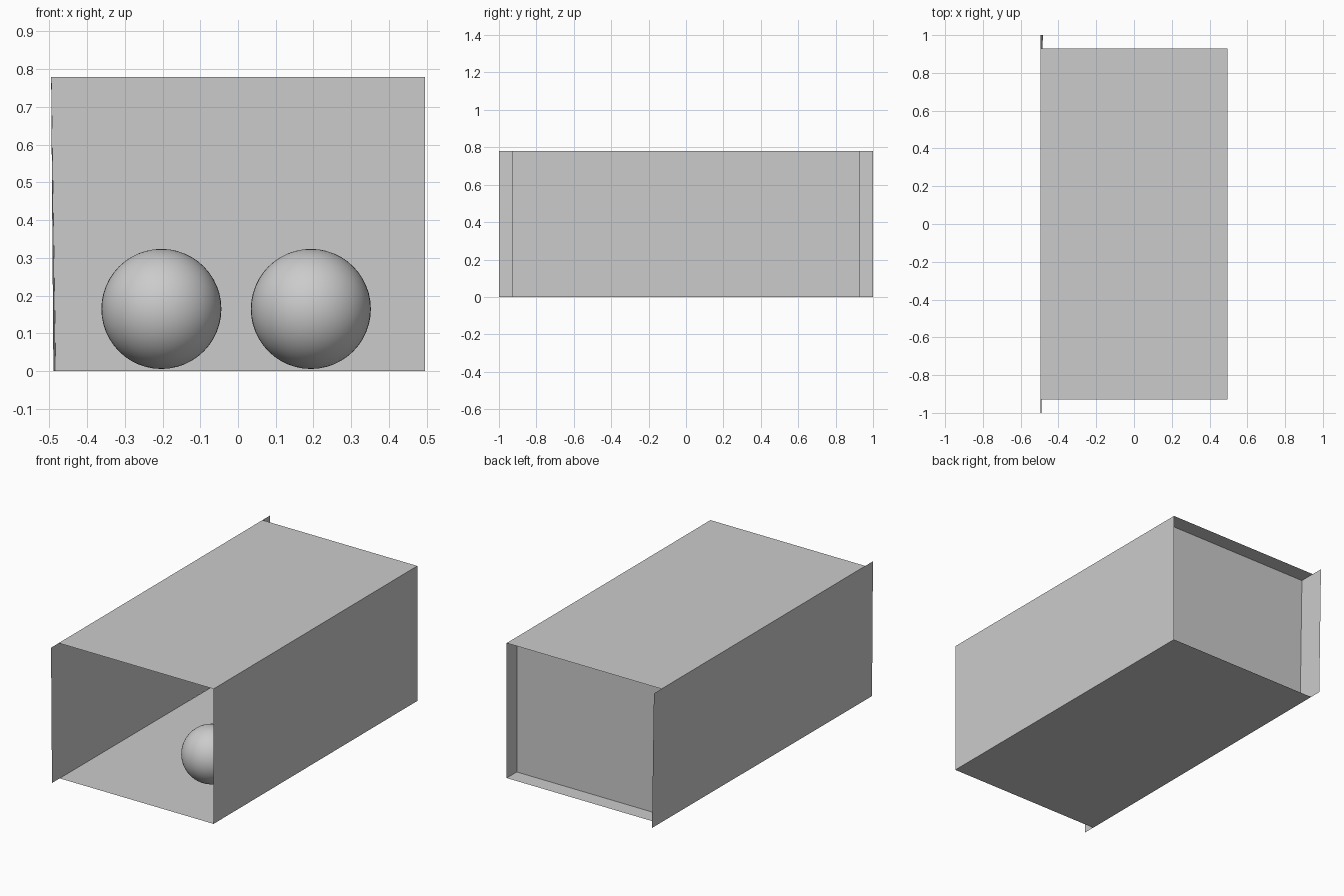
import bpy
import bmesh

cube = bpy.data.objects.get("Cube")
if cube:
    bpy.data.objects.remove(cube, do_unlink=True)

# One plain grey for everything
grey = bpy.data.materials.new("plain_grey")
grey.use_nodes = True
grey.diffuse_color = (0.6, 0.6, 0.6, 1)
bsdf = next(n for n in grey.node_tree.nodes if n.type == 'BSDF_PRINCIPLED')
bsdf.inputs["Base Color"].default_value = grey.diffuse_color

HALF_W, HALF_D, HEIGHT = 0.495, 0.93, 0.78
BACK_Y = 0.838          # recessed back wall
FRONT_FOOT = -0.489     # lower front edge of the leaning left-hand wall
BACK_FOOT = -0.483      # lower back edge of the same wall


def panel(name, corners):
    """Thin sheet through four corners."""
    mesh = bpy.data.meshes.new(name)
    bm = bmesh.new()
    bm.faces.new([bm.verts.new(c) for c in corners])
    bm.to_mesh(mesh)
    bm.free()
    mesh.materials.append(grey)
    obj = bpy.data.objects.new(name, mesh)
    bpy.context.collection.objects.link(obj)
    return obj


def ball(name, location):
    bpy.ops.mesh.primitive_uv_sphere_add(segments=48, ring_count=24,
                                         radius=0.159, location=location)
    obj = bpy.context.object
    obj.name = name
    obj.data.materials.append(grey)
    bpy.ops.object.shade_smooth()
    return obj


# Room shell, open at the front
panel("floor", [(FRONT_FOOT, -HALF_D, 0), (HALF_W, -HALF_D, 0),
                (HALF_W, HALF_D, 0), (BACK_FOOT, HALF_D, 0)])
panel("ceiling", [(-HALF_W, -HALF_D, HEIGHT), (-HALF_W, HALF_D, HEIGHT),
                  (HALF_W, HALF_D, HEIGHT), (HALF_W, -HALF_D, HEIGHT)])
panel("back_wall", [(BACK_FOOT, BACK_Y, 0), (HALF_W, BACK_Y, 0),
                    (HALF_W, BACK_Y, HEIGHT), (-HALF_W, BACK_Y, HEIGHT)])
panel("left_wall", [(HALF_W, -HALF_D, 0), (HALF_W, -HALF_D, HEIGHT),
                    (HALF_W, HALF_D, HEIGHT), (HALF_W, HALF_D, 0)])

# Longer leaning wall that overhangs both ends
panel("right_wall", [(FRONT_FOOT, -1, 0), (BACK_FOOT, 1, 0),
                     (-HALF_W, 1, HEIGHT), (-HALF_W, -1, HEIGHT)])

# Two balls resting on the floor
ball("front_ball", (0.193, -0.517, 0.165))
ball("back_ball", (-0.203, 0.5, 0.165))
